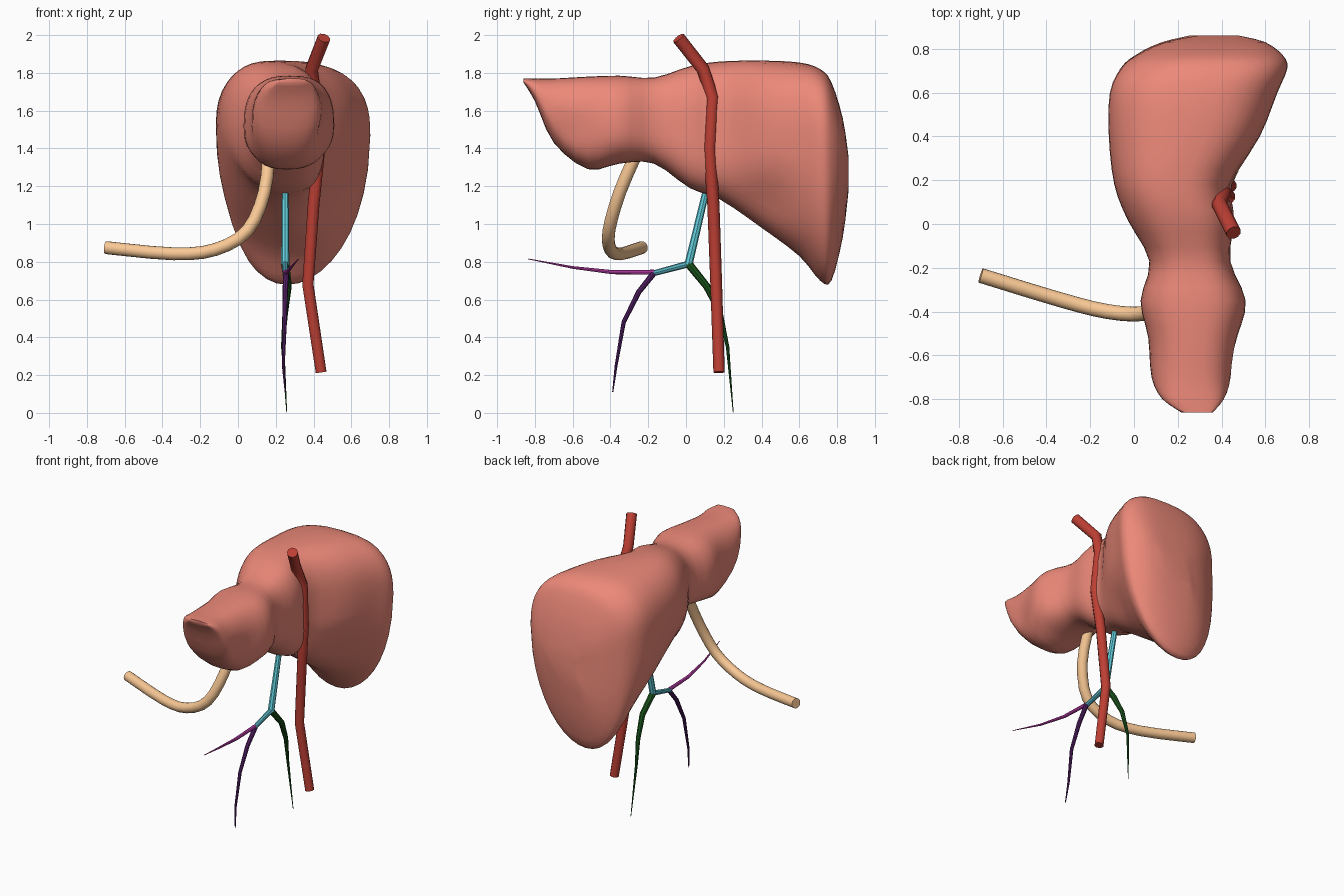
import bpy, bmesh, math
from mathutils import Vector

if "Cube" in bpy.data.objects:
    bpy.data.objects.remove(bpy.data.objects["Cube"])


def catmull(rows, steps):
    # smooth curve through rows of numbers
    out = []
    for i in range(len(rows) - 1):
        a, b, c, d = (rows[min(max(i + k, 0), len(rows) - 1)] for k in (-1, 0, 1, 2))
        for s in range(steps):
            t = s / steps
            out.append([q + .5 * t * (r - p + t * (2 * p - 5 * q + 4 * r - w + t * (3 * (q - r) + w - p)))
                        for p, q, r, w in zip(a, b, c, d)])
    return out + [list(rows[-1])]


def loft(name, color, rings, angle):
    # skin a row of closed rings, cap both ends
    bm = bmesh.new()
    vs = [[bm.verts.new(p) for p in r] for r in rings]
    n = len(vs[0])
    for a, b in zip(vs, vs[1:]):
        for i in range(n):
            bm.faces.new((a[i], a[(i + 1) % n], b[(i + 1) % n], b[i]))
    bm.faces.new(vs[0])
    bm.faces.new(vs[-1])
    bmesh.ops.recalc_face_normals(bm, faces=bm.faces)
    me = bpy.data.meshes.new(name)
    bm.to_mesh(me)
    bm.free()
    ob = bpy.data.objects.new(name, me)
    bpy.context.collection.objects.link(ob)
    mat = bpy.data.materials.new(name + "_mat")
    mat.diffuse_color = (*color, 1)
    mat.use_nodes = True
    mat.node_tree.nodes["Principled BSDF"].inputs["Base Color"].default_value = mat.diffuse_color
    me.materials.append(mat)
    bpy.ops.object.select_all(action='DESELECT')
    ob.select_set(True)
    bpy.context.view_layer.objects.active = ob
    bpy.ops.object.shade_smooth_by_angle(angle=math.radians(angle))


def tube(name, color, path, r0, r1, sides=8, steps=1):
    # round tube along a path, radius running from r0 to r1
    pts = [Vector(p) for p in catmull(path, steps)]
    spread = [max(p[k] for p in pts) - min(p[k] for p in pts) for k in range(3)]
    ref = Vector((0, 0, 0))
    ref[spread.index(min(spread))] = 1
    rings = []
    last = len(pts) - 1
    for i, p in enumerate(pts):
        t = (pts[min(i + 1, last)] - pts[max(i - 1, 0)]).normalized()
        u = t.cross(ref).normalized()
        v = t.cross(u)
        r = r0 + (r1 - r0) * (i / last) ** 1.5
        angles = [k * math.tau / sides for k in range(sides)]
        rings.append([p + r * (u * math.cos(a) + v * math.sin(a)) for a in angles])
    loft(name, color, rings, 40)


def section(y, x0, x1, zb, zt):
    # closed rounded profile, tapering to a low point near x = 0.26
    cx, hx, h = (x0 + x1) / 2, (x1 - x0) / 2, zt - zb
    zw = min(max(1.52, zb + .4 * h), zb + .7 * h)
    xb = min(max(.26, cx - .1), cx + .1)
    ring = []
    for k in range(40):
        c, s = math.cos(k * math.tau / 40), math.sin(k * math.tau / 40)
        e = .8 if s > 0 or y < .1 else .98
        if c > 0 and s > 0:
            e = .7
        c = math.copysign(abs(c) ** e, c)
        s = math.copysign(abs(s) ** .8, s)
        x = cx + hx * c + (xb - cx) * max(0, -s) ** 1.5
        z = zw + s * (zt - zw if s > 0 else zw - zb)
        if c > 0:
            # hollow in the underside of the right lobe and in the left lobe
            x -= .06 * math.exp(-((y - .42) / .14) ** 2 - ((z - 1.12) / .14) ** 2)
            x -= .03 * math.exp(-((y + .62) / .09) ** 2 - ((z - 1.48) / .1) ** 2)
        ring.append(Vector((x, y, z)))
    return ring


# liver: profiles from the left lobe tip (front) to the right lobe (back)
profiles = [(-.86, .22, .36, 1.748, 1.77),
            (-.80, .13, .41, 1.65, 1.77),
            (-.70, .08, .445, 1.43, 1.77),
            (-.52, .065, .475, 1.29, 1.78),
            (-.35, .03, .51, 1.32, 1.785),
            (-.17, .07, .44, 1.32, 1.775),
            (.02, -.03, .455, 1.19, 1.835),
            (.18, -.09, .44, 1.13, 1.86),
            (.40, -.115, .575, .98, 1.865),
            (.60, -.11, .655, .83, 1.855),
            (.71, -.06, .70, .70, 1.82),
            (.77, .01, .68, .70, 1.75),
            (.83, .14, .60, .93, 1.56),
            (.86, .29, .48, 1.17, 1.36)]
loft("liver", (.84, .25, .19), [section(*p) for p in catmull(profiles, 3)], 80)

# large vein running past the liver
tube("main_vein", (.51, .05, .034),
     [(.455, -.04, 1.985), (.39, .09, 1.82), (.41, .14, 1.67), (.43, .125, 1.4),
      (.4, .145, 1.1), (.37, .16, .68), (.44, .175, .215)], .035, .03, 10)

# curved duct under the left lobe
tube("duct", (.95, .58, .30),
     [(.165, -.25, 1.4), (.14, -.35, 1.17), (.05, -.408, .965),
      (-.12, -.40, .865), (-.34, -.345, .842), (-.70, -.235, .875)], .034, .034, 16, 3)

# portal trunk and its branches
tube("portal_trunk", (.13, .65, .75), [(.25, .105, 1.17), (.25, .013, .785)], .018, .022)
tube("portal_side_trunk", (.10, .45, .54), [(.25, .02, .79), (.25, -.18, .737)], .018, .015)
tube("green_branch", (.01, .09, .012),
     [(.25, .013, .79), (.265, .11, .67), (.25, .18, .53), (.237, .22, .35), (.258, .25, .002)], .022, .002)
tube("purple_branch", (.09, .015, .14),
     [(.255, -.17, .74), (.25, -.25, .64), (.247, -.33, .48), (.24, -.37, .25), (.25, -.388, .11)], .016, .003)
tube("magenta_branch", (.62, .06, .5),
     [(.25, -.17, .745), (.26, -.39, .745), (.28, -.6, .77), (.32, -.835, .815)], .013, .002)
